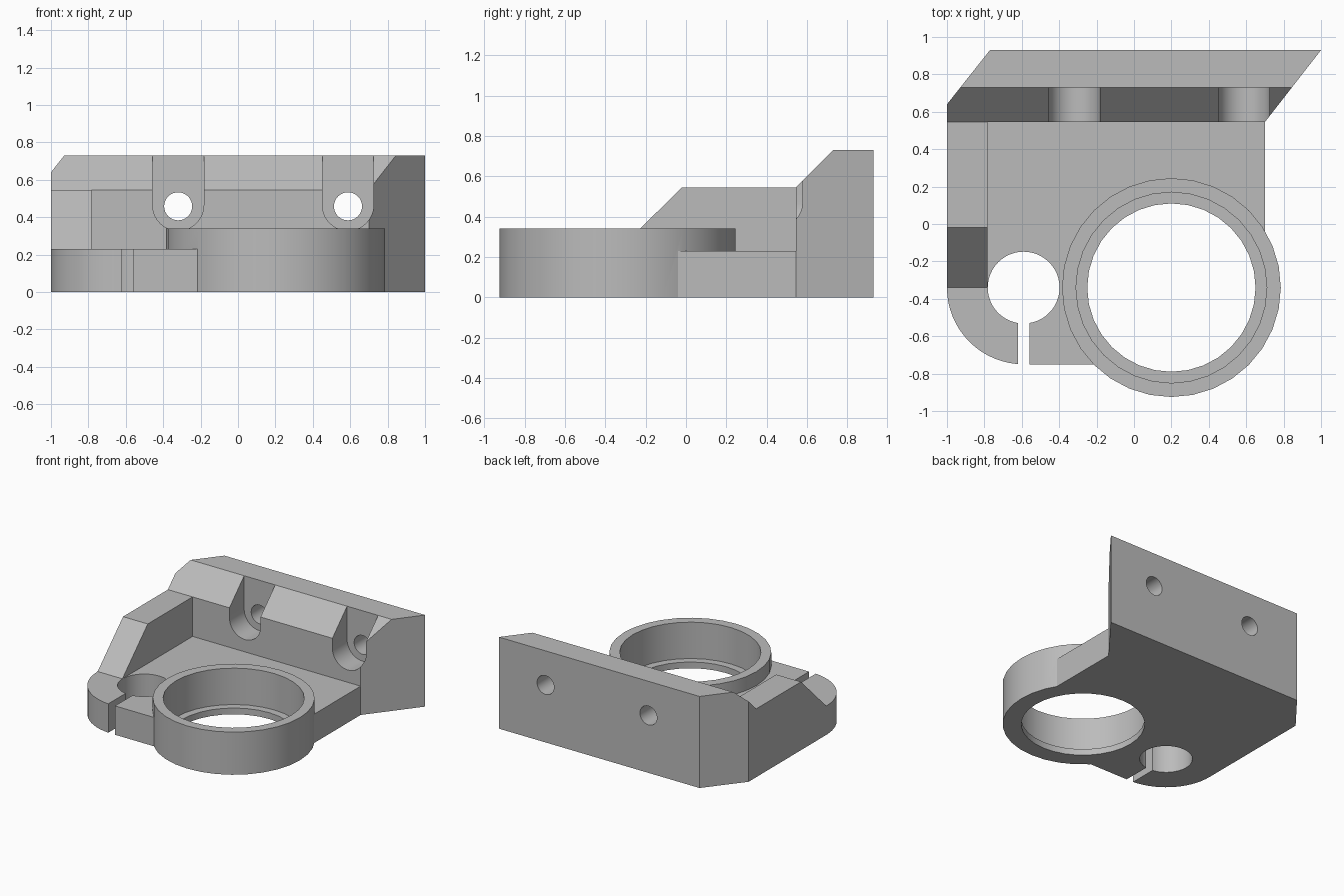
import bpy, bmesh, math
from mathutils import Vector

cube = bpy.data.objects.get("Cube")
if cube:
    bpy.data.objects.remove(cube, do_unlink=True)

grey = bpy.data.materials.new("plain grey")
grey.use_nodes = True
grey.diffuse_color = (0.5, 0.5, 0.5, 1)
grey.node_tree.nodes["Principled BSDF"].inputs["Base Color"].default_value = (0.5, 0.5, 0.5, 1)


def prism(name, points, axis, low, high, cut=None):
    """Extrude a 2D outline along an axis; optionally trim it with a plane."""
    place = {"x": lambda a, b, c: (c, a, b),
             "y": lambda a, b, c: (a, c, b),
             "z": lambda a, b, c: (a, b, c)}[axis]
    bm = bmesh.new()
    face = bm.faces.new([bm.verts.new(place(a, b, low)) for a, b in points])
    out = bmesh.ops.extrude_face_region(bm, geom=[face])
    shift = Vector(place(0, 0, high - low))
    bmesh.ops.translate(bm, vec=shift, verts=[v for v in out["geom"] if isinstance(v, bmesh.types.BMVert)])
    if cut:
        bmesh.ops.bisect_plane(bm, geom=bm.verts[:] + bm.edges[:] + bm.faces[:],
                               plane_co=cut[0], plane_no=cut[1], clear_outer=True)
        bmesh.ops.holes_fill(bm, edges=[e for e in bm.edges if e.is_boundary])
    bmesh.ops.recalc_face_normals(bm, faces=bm.faces[:])
    mesh = bpy.data.meshes.new(name)
    bm.to_mesh(mesh)
    bm.free()
    mesh.materials.append(grey)
    obj = bpy.data.objects.new(name, mesh)
    bpy.context.collection.objects.link(obj)
    return obj


def arc(cx, cy, r, start, end, steps):
    angles = [math.radians(start + (end - start) * i / steps) for i in range(steps + 1)]
    return [(cx + r * math.cos(a), cy + r * math.sin(a)) for a in angles]


def circle(cx, cy, r, sides):
    return arc(cx, cy, r, 0, 360, sides)[:-1]


def combine(target, other, operation):
    """Apply a boolean and remove the helper."""
    other.hide_render = True
    mod = target.modifiers.new("boolean", "BOOLEAN")
    mod.operation, mod.solver, mod.object = operation, "EXACT", other
    bpy.ops.object.select_all(action="DESELECT")
    bpy.context.view_layer.objects.active = target
    target.select_set(True)
    bpy.ops.object.modifier_apply(modifier=mod.name)
    bpy.data.objects.remove(other, do_unlink=True)


CLAMP = (-0.59, -0.34)
RING = (0.2, -0.34)
WALL_Y, BACK_Y = 0.545, 0.93

# Base plate with a rounded clamp corner
outline = arc(*CLAMP, 0.41, 180, 270, 16) + [(0.2, -0.75), (0.7, -0.34), (0.7, 0.6), (-1, 0.6)]
bracket = prism("mounting_bracket", outline, "z", 0, 0.23)

# Back wall: skewed plan, bevelled along its front top edge
wall = prism("back_wall", [(-1, WALL_Y), (0.7, WALL_Y), (1, BACK_Y), (-0.77, BACK_Y), (-1, 0.64)],
             "z", 0, 0.73, cut=((0, WALL_Y, 0.545), (0, -1, 1)))

# Side rib sloping down to the clamp
rib = prism("side_rib", [(0.6, 0.1), (0.6, 0.545), (-0.02, 0.545), (-0.34, 0.23), (-0.34, 0.1)],
            "x", -1, -0.782)

# Ring boss
boss = prism("ring_boss", circle(*RING, 0.585, 32), "z", 0, 0.34)
for part in (wall, rib, boss):
    combine(bracket, part, "UNION")

# Stepped bore with a thin lip at the bottom
cutters = [prism("bore", circle(*RING, 0.51, 32), "z", 0.05, 1),
           prism("lip_bore", circle(*RING, 0.45, 32), "z", -0.2, 0.2)]

# Clamp hole and slit
cutters.append(prism("clamp_hole", circle(*CLAMP, 0.192, 48), "z", -0.2, 0.4))
cutters.append(prism("clamp_slit", [(-0.62, -1), (-0.56, -1), (-0.56, -0.4), (-0.62, -0.4)], "z", -0.2, 0.4))

# Screw holes with round-bottomed pockets open at the top
for x in (-0.32, 0.588):
    pocket = arc(x, 0.465, 0.137, 180, 360, 20) + [(x + 0.137, 1), (x - 0.137, 1)]
    cutters.append(prism("screw_pocket", pocket, "y", 0.4, 0.73))
    cutters.append(prism("screw_hole", circle(x, 0.458, 0.075, 32), "y", 0.6, 1.2))
for cutter in cutters:
    combine(bracket, cutter, "DIFFERENCE")

bpy.ops.object.shade_smooth_by_angle(angle=math.radians(25))
